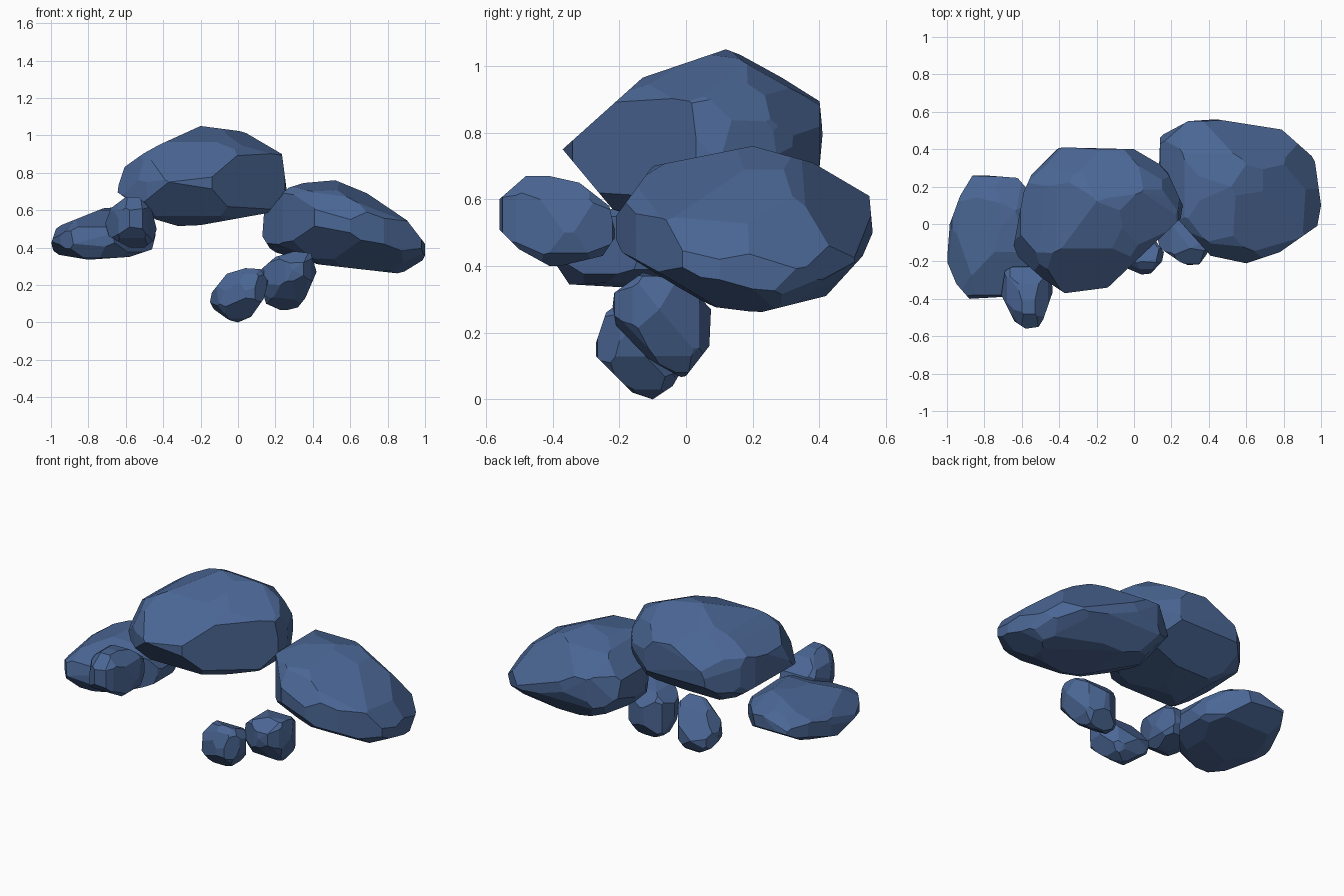
import bpy, bmesh, itertools, math
from mathutils import Vector
from mathutils.geometry import convex_hull_2d

stone = bpy.data.materials.new("blue_stone")
stone.diffuse_color = (0.07, 0.135, 0.30, 1)

# carving directions: right axis, up axis, origin and slack of each outline
X, Y, Z, MID = Vector((1, 0, 0)), Vector((0, 1, 0)), Vector((0, 0, 1)), Vector((0, 0, .525))


def slanted(azimuth, elevation):
    a, e = math.radians(azimuth), math.radians(elevation)
    right = Vector((math.cos(a), math.sin(a), 0))
    back = Vector((-math.sin(a), math.cos(a), 0))
    return right, back * math.sin(e) + Z * math.cos(e), MID, 0.022


AXES = {"front": (X, Z, Vector(), 0), "side": (Y, Z, Vector(), 0), "top": (X, Y, Vector(), 0),
        "front_right": slanted(41, 25), "back_left": slanted(221, 25),
        "below": slanted(138, -25)}


def hull(points):
    """Convex solid around points."""
    bm = bmesh.new()
    for p in points:
        bm.verts.new(p)
    bmesh.ops.remove_doubles(bm, verts=bm.verts, dist=0.002)
    bmesh.ops.convex_hull(bm, input=bm.verts)
    bmesh.ops.delete(bm, geom=[v for v in bm.verts if not v.link_faces], context='VERTS')
    return bm


def cut(bm, co, no):
    """Chisel away everything beyond a plane and close the solid again."""
    if max((v.co - co).dot(no) for v in bm.verts) < 0.003:
        return bm
    bmesh.ops.bisect_plane(bm, geom=bm.verts[:] + bm.edges[:] + bm.faces[:],
                           plane_co=co, plane_no=no, clear_outer=True)
    pts = [v.co.copy() for v in bm.verts]
    bm.free()
    return hull(pts)


def rock(name, chamfer, **outlines):
    """Carve a block along its outlines, then knock off the leftover corners."""
    bm = hull([Vector(c) * 1.5 for c in itertools.product((-1, 1), repeat=3)])
    for view, outline in outlines.items():
        right, up, origin, slack = AXES[view]
        pts = [outline[i] for i in convex_hull_2d(outline)]
        if sum(p[0] * q[1] - p[1] * q[0] for p, q in zip(pts, pts[1:] + pts[:1])) < 0:
            pts.reverse()
        for p, q in zip(pts, pts[1:] + pts[:1]):
            no = (right * (q[1] - p[1]) + up * (p[0] - q[0])).normalized()
            bm = cut(bm, origin + right * p[0] + up * p[1] + no * slack, no)
    lo = Vector([min(v.co[i] for v in bm.verts) for i in range(3)])
    hi = Vector([max(v.co[i] for v in bm.verts) for i in range(3)])
    mid, half = (lo + hi) / 2, (hi - lo) / 2
    for s in itertools.product((-1, 1), repeat=3):
        no = Vector([s[i] / half[i] for i in range(3)]).normalized()
        reach = max((v.co - mid).dot(no) for v in bm.verts)
        bm = cut(bm, mid + no * reach * chamfer, no)
    bmesh.ops.dissolve_limit(bm, angle_limit=math.radians(4), verts=bm.verts, edges=bm.edges)
    bmesh.ops.recalc_face_normals(bm, faces=bm.faces)
    mesh = bpy.data.meshes.new(name)
    bm.to_mesh(mesh)
    bm.free()
    mesh.materials.append(stone)
    bpy.context.collection.objects.link(bpy.data.objects.new(name, mesh))


# large upper boulder
rock("top_boulder", 0.94,
     front=[(-.2, 1.05), (.03, 1.02), (.235, .9), (.26, .71), (.16, .585), (-.2, .52),
            (-.32, .515), (-.44, .55), (-.65, .7), (-.6, .85), (-.42, .95)],
     side=[(-.37, .75), (-.13, .965), (.12, 1.05), (.25, 1.0), (.4, .9), (.41, .8),
           (.4, .69), (.2, .53), (-.05, .515), (-.22, .57)],
     top=[(-.4, .41), (0, .4), (.17, .3), (.26, .1), (.25, .03), (-.14, -.34),
          (-.37, -.37), (-.49, -.29), (-.65, -.15), (-.59, .17), (-.55, .26)],
     front_right=[(-.6, .13), (-.56, .25), (-.48, .41), (-.15, .565), (.02, .54),
                  (.205, .45), (.29, .3), (.3, .12), (.2, .045), (.02, .01), (-.52, .03)],
     back_left=[(-.3, .17), (-.285, .25), (-.205, .37), (.056, .4), (.26, .375), (.47, .28),
                (.585, .07), (.47, -.095), (.08, -.147), (-.1, -.11), (-.205, -.03)],
     below=[(.085, .485), (.39, .39), (.54, .245), (.575, .12), (.51, -.1), (.135, -.2),
            (-.08, -.04), (-.2, .1), (-.2, .35), (-.1, .42)])

# large right boulder
rock("right_boulder", 0.95,
     front=[(.27, .72), (.35, .745), (.52, .76), (.69, .69), (.9, .55), (1, .42), (1, .34),
            (.87, .26), (.43, .31), (.18, .38), (.13, .46), (.14, .6)],
     side=[(-.1, .7), (.2, .76), (.38, .71), (.55, .61), (.56, .5), (.53, .43),
           (.42, .31), (.22, .26), (.02, .285), (-.15, .36), (-.21, .47), (-.21, .55)],
     top=[(.14, .47), (.29, .55), (.44, .56), (.79, .505), (.965, .35), (1, .1),
          (.98, -.01), (.78, -.15), (.6, -.21), (.41, -.17), (.24, .02), (.13, .2)],
     front_right=[(.19, .07), (.31, .19), (.446, .217), (.596, .163), (.75, .01),
                  (.955, -.21), (.89, -.36), (.68, -.4), (.38, -.3), (.2, -.15)],
     back_left=[(-.955, 0), (-.8, .18), (-.65, .26), (-.36, .31), (-.25, .28), (-.18, .18),
                (-.2, -.03), (-.26, -.19), (-.44, -.235), (-.68, -.16), (-.865, -.06)],
     below=[(-.74, .215), (-.625, .345), (-.4, .435), (-.09, .43), (.125, .375),
            (.18, .17), (.03, .03), (-.29, -.025), (-.48, 0), (-.675, .08)])

# flat left boulder
rock("left_boulder", 0.93,
     front=[(-1, .42), (-.97, .51), (-.72, .61), (-.6, .62), (-.5, .56), (-.44, .47),
            (-.46, .39), (-.58, .35), (-.8, .335), (-.98, .365)],
     side=[(-.4, .42), (-.35, .345), (-.17, .335), (.13, .39), (.26, .47), (.25, .56),
           (.1, .62), (-.15, .6), (-.38, .51)],
     top=[(-.86, .265), (-.6, .245), (-.48, .12), (-.43, -.08), (-.5, -.3), (-.62, -.385),
          (-.88, -.4), (-.95, -.32), (-1, -.2), (-.985, 0), (-.93, .15)],
     front_right=[(-.94, .03), (-.93, .08), (-.74, .22), (-.58, .29), (-.33, .29),
                  (-.33, .01), (-.39, -.03), (-.53, -.09), (-.72, -.12), (-.91, -.07)],
     back_left=[(.325, -.21), (.38, -.105), (.58, -.055), (.795, -.055), (.93, -.16),
                (.93, -.23), (.77, -.365), (.515, -.39), (.35, -.35)],
     below=[(.265, -.195), (.52, -.095), (.68, -.125), (.795, -.21), (.77, -.36),
            (.615, -.5), (.405, -.54), (.255, -.39)])

# small stone in front of the left boulder
rock("left_stone", 0.92,
     front=[(-.71, .53), (-.68, .61), (-.6, .67), (-.53, .67), (-.46, .6), (-.435, .5),
            (-.45, .44), (-.5, .4), (-.58, .4), (-.69, .46)],
     side=[(-.56, .6), (-.48, .67), (-.41, .67), (-.32, .65), (-.23, .58), (-.21, .49),
           (-.25, .43), (-.4, .395), (-.5, .45), (-.56, .51)],
     top=[(-.71, -.38), (-.64, -.52), (-.58, -.56), (-.51, -.55), (-.485, -.51),
          (-.43, -.35), (-.48, -.22), (-.6, -.2), (-.69, -.25)],
     front_right=[(-.81, 0), (-.79, .09), (-.75, .145), (-.65, .165), (-.52, .12),
                  (-.49, -.04), (-.685, -.115), (-.79, -.09)])

# lowest stone
rock("bottom_stone", 0.94,
     front=[(-.15, .11), (-.14, .16), (-.06, .26), (.04, .29), (.12, .285), (.16, .22),
            (.14, .13), (.07, .03), (0, 0), (-.06, .015), (-.13, .07)],
     side=[(-.27, .17), (-.24, .26), (-.2, .29), (-.1, .25), (0, .11), (-.04, .04),
           (-.1, 0), (-.16, .02), (-.27, .13)],
     top=[(-.15, -.1), (-.1, -.21), (.04, -.27), (.09, -.265), (.15, -.2), (.16, -.15),
          (.08, -.04), (-.03, 0), (-.12, -.02)],
     front_right=[(-.2, -.36), (-.17, -.3), (-.035, -.255), (.025, -.265), (.045, -.39),
                  (.01, -.5), (-.14, -.49), (-.195, -.425)],
     back_left=[(-.07, -.21), (-.025, -.135), (.1, -.135), (.18, -.28), (.19, -.35),
                (.125, -.41), (.05, -.435), (-.025, -.36)])

# stone linking the lowest one to the right boulder
rock("middle_stone", 0.94,
     front=[(.12, .28), (.2, .35), (.3, .38), (.39, .37), (.42, .27), (.36, .13),
            (.32, .08), (.24, .06), (.15, .1), (.12, .2)],
     side=[(-.215, .32), (-.13, .38), (0, .35), (.075, .27), (.07, .16), (0, .07),
           (-.05, .06), (-.21, .22), (-.22, .28)],
     top=[(.14, -.13), (.25, -.205), (.29, -.22), (.35, -.215), (.39, -.16), (.42, -.08),
          (.36, .04), (.25, .08), (.15, .02), (.12, -.06)],
     front_right=[(.035, -.35), (.05, -.265), (.17, -.2), (.275, -.23), (.3, -.37),
                  (.245, -.48), (.1, -.47)],
     below=[(-.4, -.19), (-.38, -.095), (-.265, -.03), (-.15, -.07), (-.095, -.21),
            (-.12, -.35), (-.29, -.295)])
